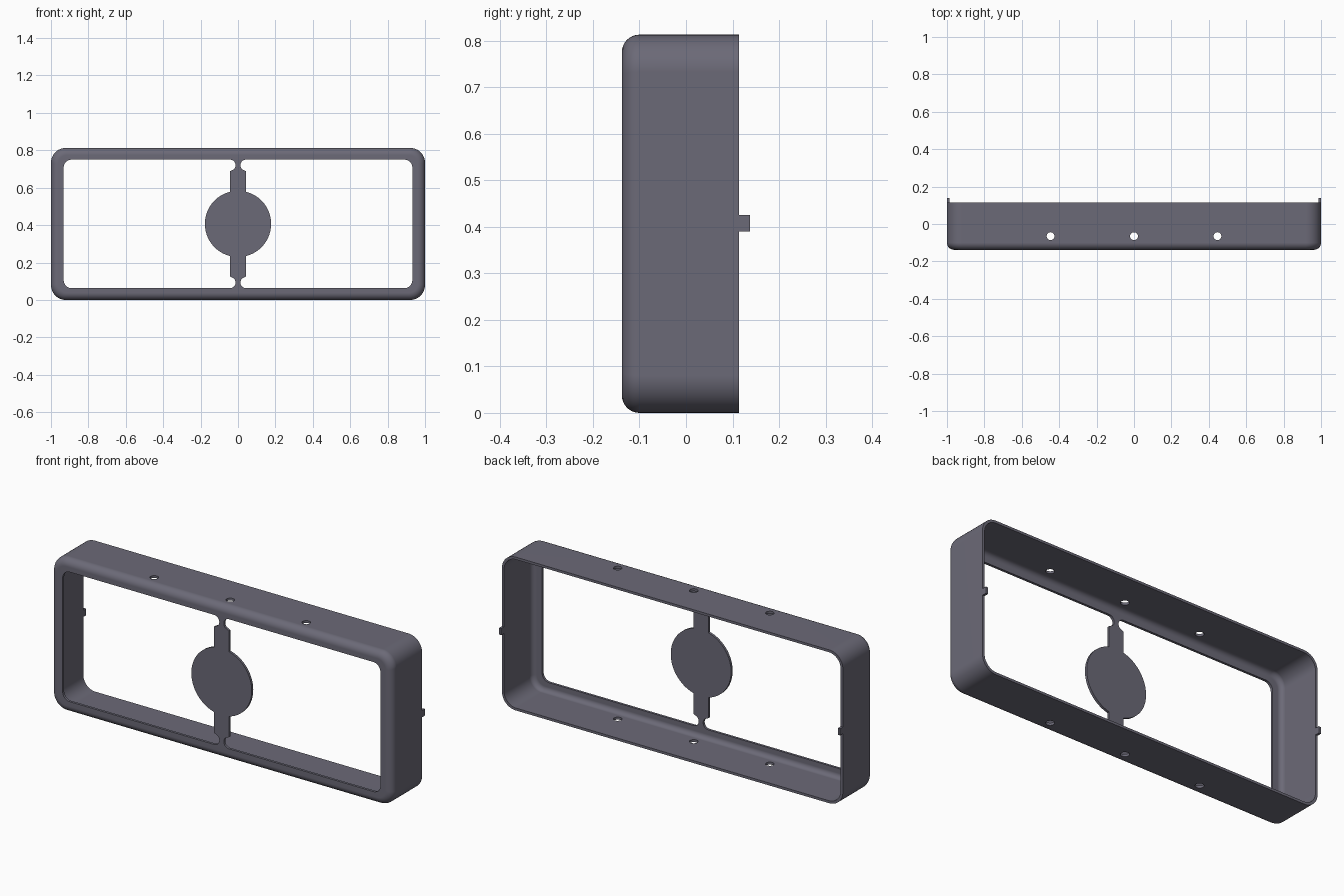
import bpy, bmesh, math

cube = bpy.data.objects.get("Cube")
if cube:
    bpy.data.objects.remove(cube, do_unlink=True)

H = 0.813                      # overall height
MID = H / 2
FRONT, BACK = -0.138, 0.114    # depth range of the frame
WALL = 0.013
FILLET = 0.038

plastic = bpy.data.materials.new("slate grey plastic")
plastic.use_nodes = True
COLOUR = (0.148, 0.143, 0.185, 1)
plastic.diffuse_color = COLOUR
plastic.node_tree.nodes["Principled BSDF"].inputs["Base Color"].default_value = COLOUR


def finish(name, bm):
    bmesh.ops.recalc_face_normals(bm, faces=bm.faces)
    mesh = bpy.data.meshes.new(name)
    bm.to_mesh(mesh)
    bm.free()
    mesh.materials.append(plastic)
    ob = bpy.data.objects.new(name, mesh)
    bpy.context.collection.objects.link(ob)
    return ob


def select(ob):
    bpy.ops.object.select_all(action='DESELECT')
    ob.select_set(True)
    bpy.context.view_layer.objects.active = ob


def smooth(ob):
    select(ob)
    bpy.ops.object.shade_smooth_by_angle(angle=math.radians(35))
    mod = ob.modifiers.new("flat sides", 'WEIGHTED_NORMAL')
    mod.keep_sharp = True


def rounded_loop(bm, inset_x, inset_z, y, radius, steps=10):
    """Rounded rectangle of vertices in the XZ plane."""
    cx, cz = 1 - inset_x - radius, MID - inset_z - radius
    verts = []
    for q, (sx, sz) in enumerate([(1, 1), (-1, 1), (-1, -1), (1, -1)]):
        for i in range(steps + 1):
            a = math.pi / 2 * (q + i / steps)
            verts.append(bm.verts.new((sx * cx + radius * math.cos(a), y,
                                       MID + sz * cz + radius * math.sin(a))))
    return verts


# Frame section: (inset in x, inset in z, y, corner radius)
section = [(0, 0, BACK, 0.08)]
arc = [math.pi / 2 * i / 8 for i in range(9)]
for a in arc:                                   # outer front fillet
    d = FILLET * (1 - math.cos(a))
    section.append((d, d, FRONT + FILLET * (1 - math.sin(a)), 0.08 - d * 0.8))
section.append((0.068, 0.063, FRONT, 0.042))    # opening edge
section.append((0.068, 0.063, FRONT + WALL, 0.042))
inner = FILLET - WALL
for a in reversed(arc):                         # inner fillet
    d = WALL + inner * (1 - math.cos(a))
    section.append((d, d, FRONT + WALL + inner * (1 - math.sin(a)), 0.08 - d * 0.8))
section.append((WALL, WALL, BACK, 0.08 - WALL * 0.8))

bm = bmesh.new()
loops = [rounded_loop(bm, *s) for s in section]
for k, la in enumerate(loops):
    lb = loops[(k + 1) % len(loops)]
    n = len(la)
    for i in range(n):
        j = (i + 1) % n
        bm.faces.new((la[i], la[j], lb[j], lb[i]))
frame = finish("frame", bm)

# Three holes through the top and bottom walls
bm = bmesh.new()
for x in (-0.446, 0, 0.446):
    ret = bmesh.ops.create_cone(bm, cap_ends=True, segments=32, radius1=0.021,
                                radius2=0.021, depth=2)
    bmesh.ops.translate(bm, verts=ret["verts"], vec=(x, -0.065, MID))
cutter = finish("hole_cutter", bm)
cutter.hide_render = True
mod = frame.modifiers.new("holes", 'BOOLEAN')
mod.operation = 'DIFFERENCE'
mod.solver = 'EXACT'
mod.object = cutter
select(frame)
bpy.ops.object.modifier_apply(modifier=mod.name)
bpy.data.objects.remove(cutter, do_unlink=True)
smooth(frame)

# Centre disc with bars and necks: one quarter outline, mirrored
R, BAR = 0.177, 0.043
TOP = MID - 0.063
NECK = 0.03
end = math.acos(BAR / R)
quarter = [(R * math.cos(end * i / 20), R * math.sin(end * i / 20)) for i in range(21)]
quarter.append((BAR, TOP - 0.062))
for i in range(13):
    a = math.radians(225 - 135 * i / 12)
    quarter.append((BAR + NECK * math.cos(a), TOP - NECK + NECK * math.sin(a)))
upper = quarter + [(-x, z) for x, z in reversed(quarter)]
outline = upper + [(-x, -z) for x, z in upper[1:-1]]

bm = bmesh.new()
face = bm.faces.new([bm.verts.new((x, FRONT, MID + z)) for x, z in outline])
ret = bmesh.ops.extrude_face_region(bm, geom=[face])
bmesh.ops.translate(bm, vec=(0, WALL, 0),
                    verts=[g for g in ret["geom"] if isinstance(g, bmesh.types.BMVert)])
smooth(finish("centre_disc", bm))

# Small tabs on the rear edge of the side walls
for side, sx in (("left", 1), ("right", -1)):
    bm = bmesh.new()
    bmesh.ops.create_cube(bm, size=1)
    bmesh.ops.scale(bm, vec=(WALL, 0.138 - BACK, 0.035), verts=bm.verts)
    bmesh.ops.translate(bm, vec=(sx * (1 - WALL / 2), (0.138 + BACK) / 2, MID + 0.001),
                        verts=bm.verts)
    finish(side + "_tab", bm)
